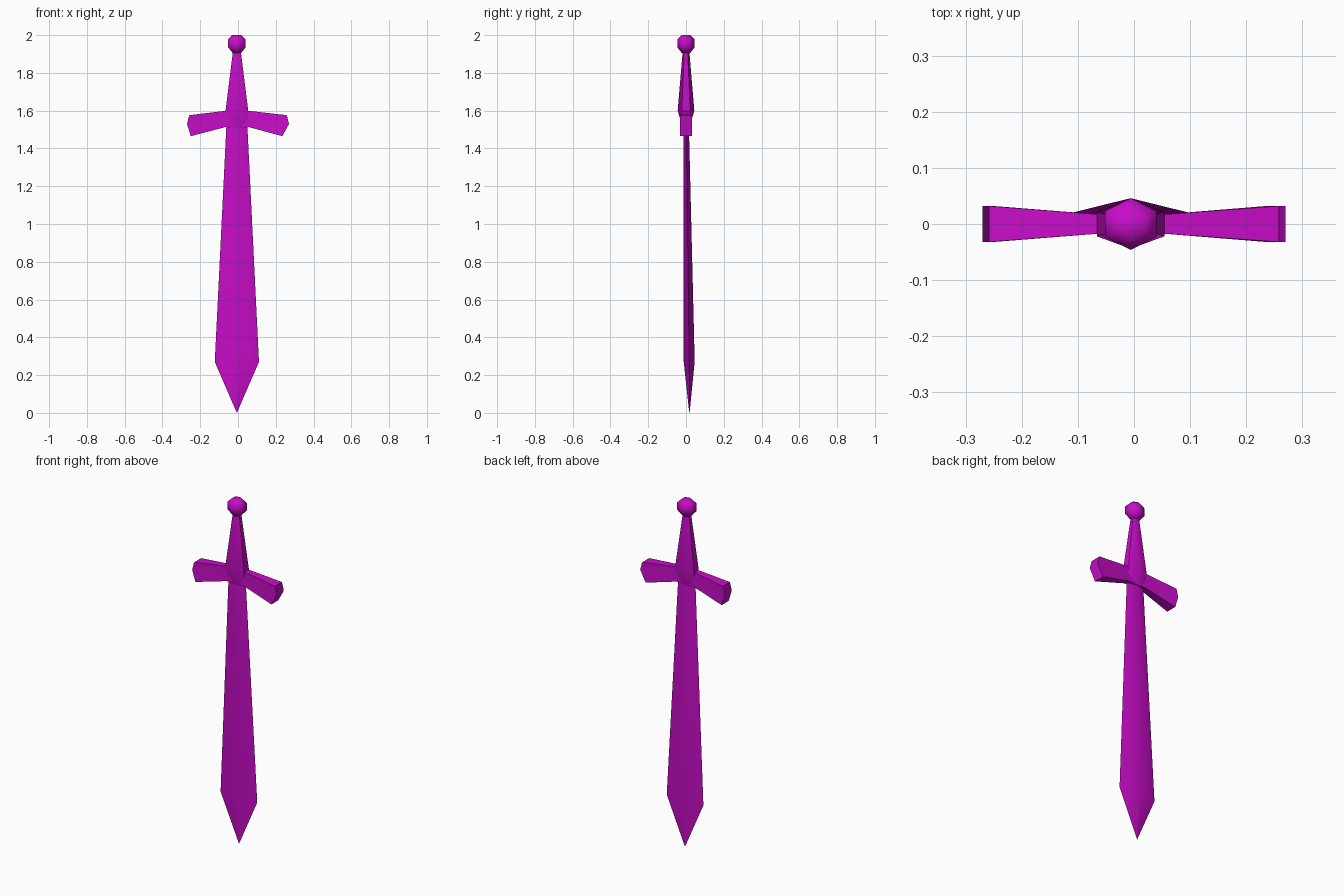
import bpy, bmesh, math

cube = bpy.data.objects.get("Cube")
if cube:
    bpy.data.objects.remove(cube, do_unlink=True)

magenta = bpy.data.materials.new("magenta")
magenta.use_nodes = True
color = (0.58, 0.004, 0.58, 1)
magenta.diffuse_color = color
magenta.node_tree.nodes["Principled BSDF"].inputs["Base Color"].default_value = color

AXIS_X = -0.006  # the blade and handle sit slightly off the guard centre


def loft(name, rings, smooth_angle):
    """Skin a list of point rings and close both ends."""
    bm = bmesh.new()
    loops = [[bm.verts.new(p) for p in ring] for ring in rings]
    n = len(rings[0])
    for a, b in zip(loops, loops[1:]):
        for i in range(n):
            j = (i + 1) % n
            bm.faces.new((a[i], a[j], b[j], b[i]))
    bm.faces.new(loops[0])
    bm.faces.new(loops[-1])
    bmesh.ops.remove_doubles(bm, verts=bm.verts, dist=0.0005)
    bmesh.ops.recalc_face_normals(bm, faces=bm.faces)
    mesh = bpy.data.meshes.new(name)
    bm.to_mesh(mesh)
    bm.free()
    mesh.materials.append(magenta)
    obj = bpy.data.objects.new(name, mesh)
    bpy.context.collection.objects.link(obj)
    bpy.ops.object.select_all(action='DESELECT')
    obj.select_set(True)
    bpy.context.view_layer.objects.active = obj
    bpy.ops.object.shade_smooth_by_angle(angle=math.radians(smooth_angle))
    return obj


def ring(z, half_x, half_y, sides, y=0):
    """Horizontal ring with corners at front and back."""
    wide = half_x / math.cos(math.pi / 6) if sides == 6 else half_x
    return [(AXIS_X + wide * math.sin(math.tau * i / sides),
             y + half_y * math.cos(math.tau * i / sides), z) for i in range(sides)]


# Blade: diamond section, leaning back toward a pointed tip
loft("blade", [ring(0.002, 0.001, 0.001, 4, 0.018),
               ring(0.27, 0.117, 0.029, 4, 0.017),
               ring(1.53, 0.055, 0.014, 4, 0.001)], 30)

# Grip: six-sided taper, pinched in where it meets the guard
loft("grip", [ring(1.512, 0.055, 0.018, 6),
              ring(1.6, 0.06, 0.044, 6),
              ring(1.92, 0.02, 0.017, 6)], 65)

# Pommel: six-sided knob
loft("pommel", [ring(1.905, 0.022, 0.022, 6),
                ring(1.935, 0.046, 0.046, 6),
                ring(1.978, 0.046, 0.046, 6),
                ring(2.0, 0.024, 0.024, 6)], 65)


def guard_section(points, half_y):
    """Closed section from a top, middle and bottom point in the front plane."""
    return ([(x, -half_y, z) for x, z in points]
            + [(x, half_y, z) for x, z in reversed(points)])


# Crossguard: drooping arms that flare toward wedge-shaped ends
loft("crossguard", [
    guard_section([(-0.258, 1.576), (-0.27, 1.53), (-0.25, 1.465)], 0.032),
    guard_section([(-0.06, z) for z in (1.6, 1.557, 1.515)], 0.017),
    guard_section([(0.05, z) for z in (1.6, 1.557, 1.515)], 0.017),
    guard_section([(0.258, 1.576), (0.27, 1.53), (0.235, 1.465)], 0.032)], 30)
